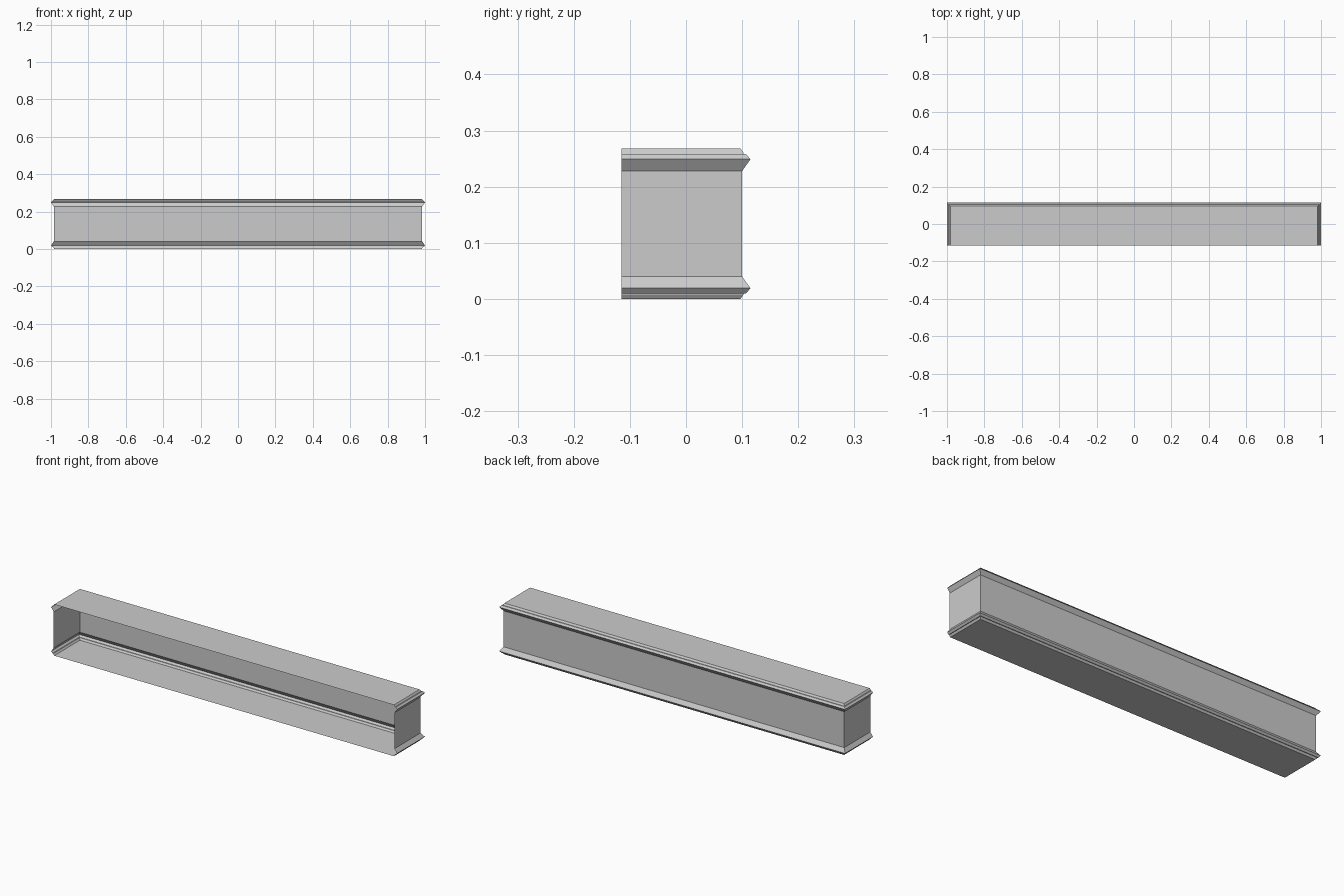
import bpy, bmesh

if "Cube" in bpy.data.objects:
    bpy.data.objects.remove(bpy.data.objects["Cube"])

FRONT = -0.115
H = 0.268
# Upper moulding profile: (distance outward from the wall plane, height)
upper = [(-0.003, H), (0.002, 0.261), (0.003, 0.258), (0.007, 0.258),
         (0.015, 0.249), (0.0, 0.228)]
# Lower moulding mirrors the upper one
lower = [(d, H - z) for d, z in reversed(upper)]
WX, WY = 0.985, 0.100


def make_object(name, build):
    bm = bmesh.new()
    build(bm)
    bmesh.ops.recalc_face_normals(bm, faces=bm.faces)
    mesh = bpy.data.meshes.new(name)
    bm.to_mesh(mesh)
    bm.free()
    obj = bpy.data.objects.new(name, mesh)
    bpy.context.collection.objects.link(obj)
    return obj


def ring(bm, d, z):
    # U-shaped path around left, back and right, open at the front
    x, y = WX + d, WY + d
    return [bm.verts.new(p) for p in
            ((-x, FRONT, z), (-x, y, z), (x, y, z), (x, FRONT, z))]


def build_shell(bm):
    rings = [ring(bm, d, z) for d, z in upper + lower]
    # Moulded walls
    for a, b in zip(rings, rings[1:]):
        for i in range(3):
            bm.faces.new((a[i], a[i + 1], b[i + 1], b[i]))
    # Flat top and floor
    bm.faces.new(rings[0])
    bm.faces.new(rings[-1])


# Open-fronted shelf box with moulded edges
make_object("moulded_shelf_shell", build_shell)
